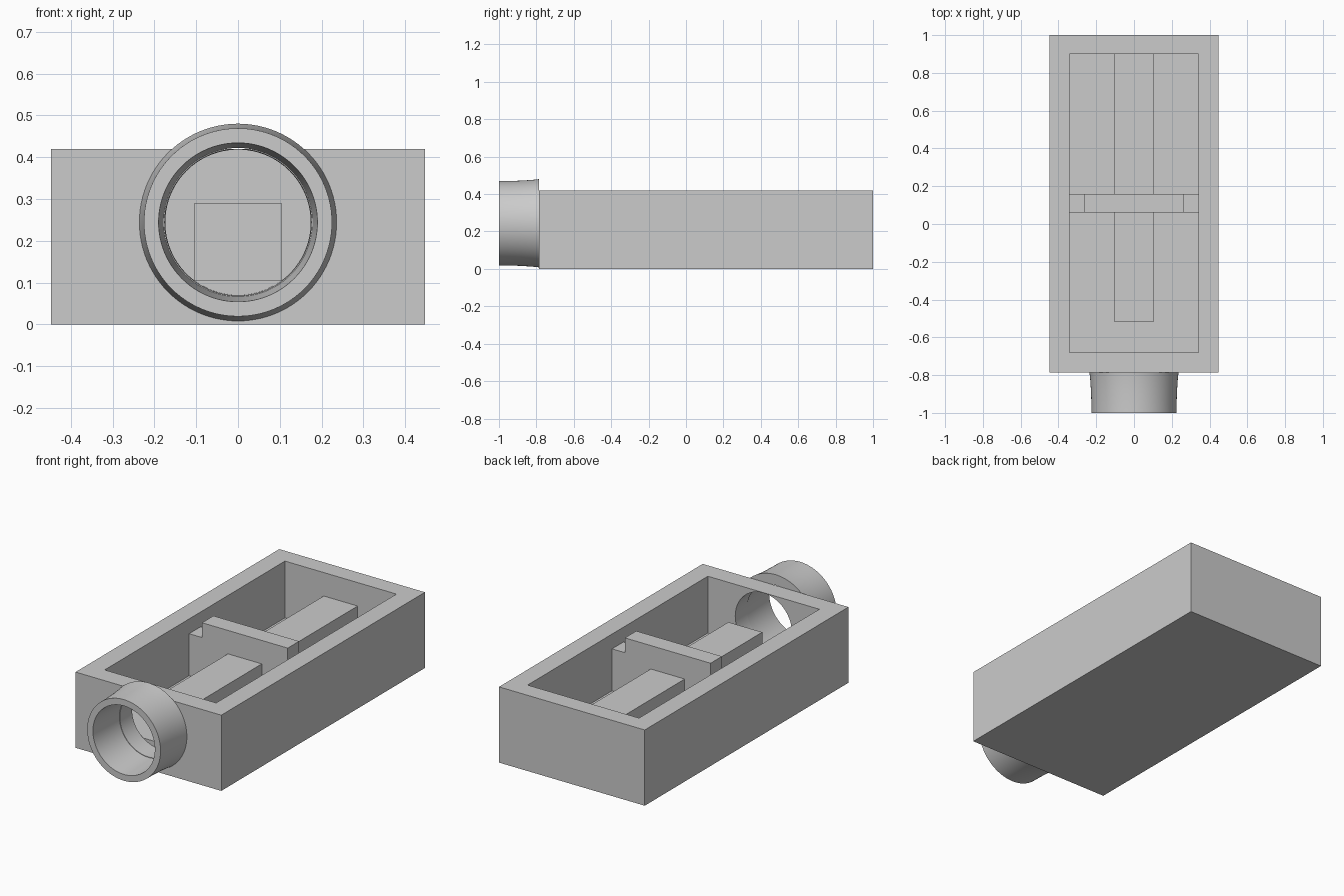
import bpy, bmesh, math

cube = bpy.data.objects.get("Cube")
if cube:
    bpy.data.objects.remove(cube, do_unlink=True)

grey = bpy.data.materials.new("light grey")
grey.use_nodes = True
grey.diffuse_color = (0.6, 0.6, 0.6, 1)
grey.node_tree.nodes["Principled BSDF"].inputs["Base Color"].default_value = (0.6, 0.6, 0.6, 1)

WALL_FRONT, CAVITY_FRONT, CAVITY_BACK = -0.785, -0.68, 0.9
FLOOR, TOP, HALF_IN = 0.105, 0.42, 0.342
AXIS_Z, SEGMENTS = 0.244, 96


def finish(name, bm):
    bmesh.ops.recalc_face_normals(bm, faces=bm.faces[:])
    mesh = bpy.data.meshes.new(name)
    bm.to_mesh(mesh)
    bm.free()
    mesh.materials.append(grey)
    obj = bpy.data.objects.new(name, mesh)
    bpy.context.collection.objects.link(obj)
    return obj


def extrude_xz(name, outline, y0, y1):
    """Prism from an x-z outline, running from y0 to y1."""
    bm = bmesh.new()
    face = bm.faces.new([bm.verts.new((x, y0, z)) for x, z in outline])
    grown = bmesh.ops.extrude_face_region(bm, geom=[face])["geom"]
    bmesh.ops.translate(bm, vec=(0, y1 - y0, 0),
                        verts=[v for v in grown if isinstance(v, bmesh.types.BMVert)])
    return finish(name, bm)


def block(name, half, y0, y1, z0, z1):
    return extrude_xz(name, [(-half, z0), (half, z0), (half, z1), (-half, z1)], y0, y1)


def lathe(name, profile, closed):
    """Turn (radius, y) points around the bore axis; open profiles get end caps."""
    bm = bmesh.new()
    rings = []
    for r, y in profile:
        angles = [2 * math.pi * i / SEGMENTS for i in range(SEGMENTS)]
        rings.append([bm.verts.new((r * math.cos(a), y, AXIS_Z + r * math.sin(a))) for a in angles])
    pairs = list(zip(rings, rings[1:]))
    if closed:
        pairs.append((rings[-1], rings[0]))
    else:
        bm.faces.new(rings[0])
        bm.faces.new(rings[-1])
    for a, b in pairs:
        for i in range(SEGMENTS):
            j = (i + 1) % SEGMENTS
            bm.faces.new((a[i], a[j], b[j], b[i]))
    return finish(name, bm)


def smooth(obj):
    bpy.ops.object.select_all(action="DESELECT")
    obj.select_set(True)
    bpy.context.view_layer.objects.active = obj
    bpy.ops.object.shade_smooth_by_angle(angle=math.radians(30))


# Open tray with a round bore through its front wall
tray = block("tray", 0.447, WALL_FRONT, 1.0, 0, TOP)
cutters = [
    block("cavity_cutter", HALF_IN, CAVITY_FRONT, CAVITY_BACK, FLOOR, 0.6),
    lathe("bore_cutter", [(0.176, WALL_FRONT - 0.05), (0.174, CAVITY_FRONT + 0.001)], False),
]
for cutter in cutters:
    mod = tray.modifiers.new(cutter.name, "BOOLEAN")
    mod.operation, mod.solver, mod.object = "DIFFERENCE", "EXACT", cutter
    bpy.context.view_layer.objects.active = tray
    bpy.ops.object.modifier_apply(modifier=mod.name)
for cutter in cutters:
    bpy.data.objects.remove(cutter, do_unlink=True)
smooth(tray)

# Flared mouth tube, tapering inside
tube = lathe("mouth_tube", [
    (0.190, -1.0), (0.225, -1.0), (0.2255, -0.95), (0.228, -0.88),
    (0.232, -0.82), (0.236, WALL_FRONT), (0.178, WALL_FRONT)], True)
smooth(tube)

# Stepped cross divider
right = [(HALF_IN, FLOOR), (HALF_IN, 0.338), (0.263, 0.338), (0.263, TOP)]
extrude_xz("divider", right + [(-x, z) for x, z in reversed(right)], 0.06, 0.16)

# Centre rails on either side of the divider
block("front_rail", 0.104, -0.52, 0.06, FLOOR, 0.29)
block("back_rail", 0.104, 0.16, CAVITY_BACK, FLOOR, 0.29)
